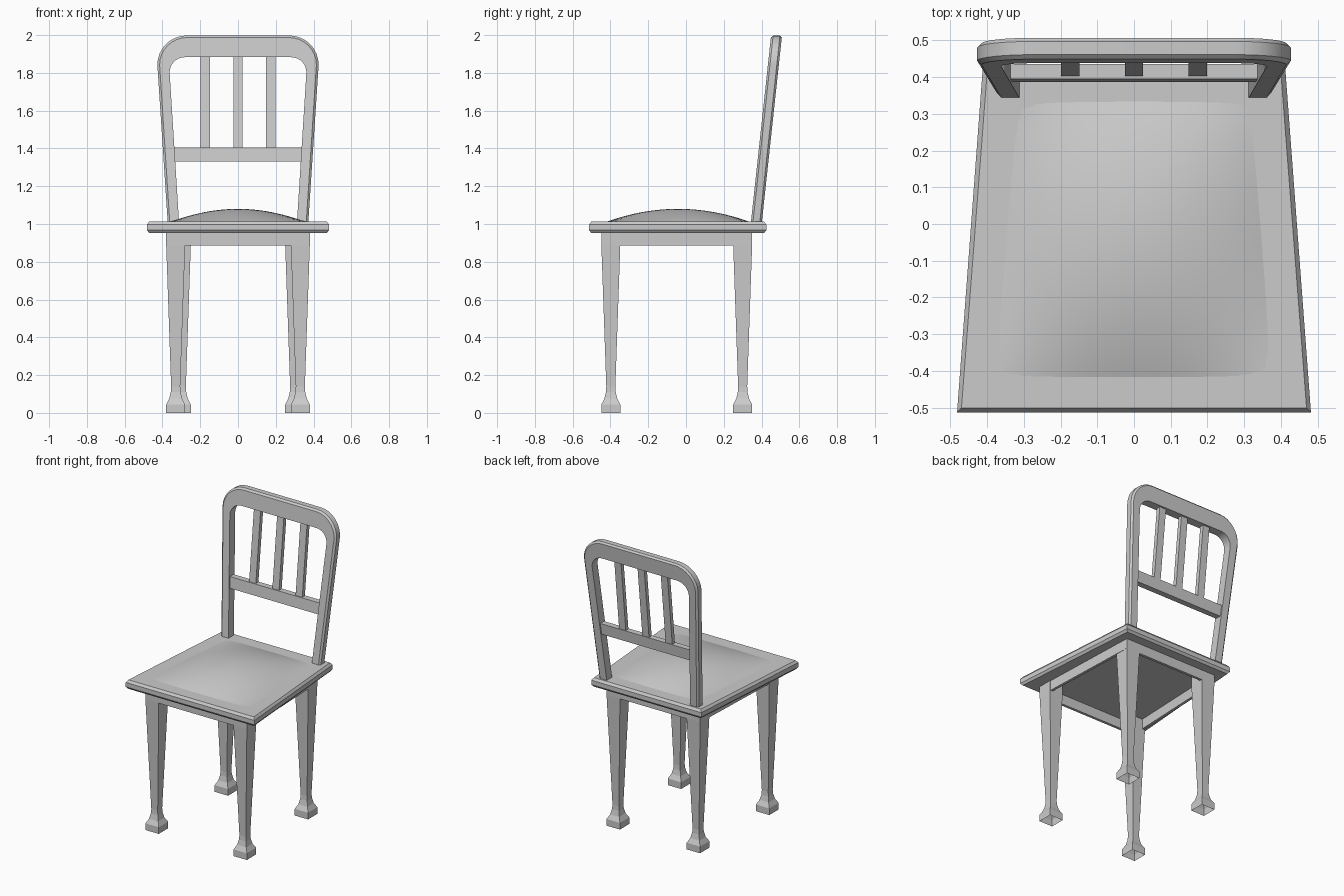
import bpy, bmesh, math
from mathutils import Vector

if "Cube" in bpy.data.objects:
    bpy.data.objects.remove(bpy.data.objects["Cube"])


def make(name, bm, smooth=False):
    bmesh.ops.recalc_face_normals(bm, faces=bm.faces)
    me = bpy.data.meshes.new(name)
    bm.to_mesh(me)
    bm.free()
    ob = bpy.data.objects.new(name, me)
    bpy.context.collection.objects.link(ob)
    if smooth:
        bpy.context.view_layer.objects.active = ob
        ob.select_set(True)
        bpy.ops.object.shade_smooth_by_angle(angle=math.radians(20))
        ob.select_set(False)
    return ob


def loft(bm, rings, cap_start=True, cap_end=True):
    """Skin closed rings of points into a tube."""
    vs = [[bm.verts.new(p) for p in r] for r in rings]
    n = len(rings[0])
    for a, b in zip(vs, vs[1:]):
        for i in range(n):
            j = (i + 1) % n
            bm.faces.new((a[i], a[j], b[j], b[i]))
    if cap_start:
        bm.faces.new(vs[0])
    if cap_end:
        bm.faces.new(vs[-1])


def mirror_x(ob):
    ob.modifiers.new("mirror", 'MIRROR').use_axis[0] = True


# Seat board: trapezoid with chamfered rim
def trapezoid(inset, z):
    yf, yb = -0.513 + inset, 0.425 - inset
    xf, xb = 0.482 - inset, 0.412 - inset
    return [(-xf, yf, z), (xf, yf, z), (xb, yb, z), (-xb, yb, z)]


bm = bmesh.new()
loft(bm, [trapezoid(i, z) for i, z in
          [(0.012, 0.952), (0, 0.967), (0, 0.997), (0.012, 1.013)]])
make("seat", bm)

# Domed cushion on a trapezoid grid
bm = bmesh.new()
bmesh.ops.create_grid(bm, x_segments=24, y_segments=24, size=1)
for v in bm.verts:
    u, w = v.co.x, v.co.y
    half = 0.35 - 0.03 * w
    v.co = Vector((u * half, -0.042 + 0.378 * w,
                   1.012 + 0.068 * (1 - u * u) * (1 - w * w)))
make("cushion", bm, smooth=True)

# Legs: tapered square section ending in a flared block foot
LEG = [(0.05, 0.952), (0.05, 0.885), (0.024, 0.14), (0.026, 0.11),
       (0.034, 0.075), (0.05, 0.045), (0.05, 0.0)]
for name, cx, cy in [("front_leg", 0.33, -0.398), ("back_leg", 0.30, 0.30)]:
    bm = bmesh.new()
    loft(bm, [[(cx + sx * h, cy + sy * h, z)
               for sx, sy in ((-1, -1), (1, -1), (1, 1), (-1, 1))]
              for h, z in LEG], cap_end=False)
    mirror_x(make(name, bm))


# Apron: hollow frame joining the legs under the seat
def apron_ring(t, z):
    return [(-0.38 + t, -0.448 + t, z), (0.38 - t, -0.448 + t, z),
            (0.35 - t, 0.35 - t, z), (-0.35 + t, 0.35 - t, z)]


bm = bmesh.new()
loft(bm, [apron_ring(0, 0.952), apron_ring(0, 0.885),
          apron_ring(0.018, 0.885), apron_ring(0.018, 0.952)], False, False)
make("apron", bm)


# Everything in the backrest lies on a raked plane: (x, z, depth) -> world
def rake(x, z, d):
    return (x, 0.344 + 0.108 * (z - 1.013) + d, z)


def arch(xb, xt, top, r):
    """Half arch from the foot of one post up to the centre of the top rail."""
    pts = [(xb, 1.005)]
    for i in range(9):
        a = math.radians(90 * i / 8)
        pts.append((xt - r + r * math.cos(a), top - r + r * math.sin(a)))
    return pts + [(0, top)]


outer = arch(0.372, 0.427, 1.998, 0.155)
outer_in = arch(0.361, 0.415, 1.987, 0.144)
inner = arch(0.312, 0.362, 1.883, 0.08)

# Backrest frame: chamfered on the outside, plain on the inside
T = 0.058
bm = bmesh.new()
loft(bm, [[rake(*i, 0), rake(*c, 0), rake(*o, 0.011),
           rake(*o, T - 0.011), rake(*c, T), rake(*i, T)]
          for o, c, i in zip(outer, outer_in, inner)], True, False)
mirror_x(make("backrest_frame", bm, smooth=True))


# Cross rail and slats
def bar(name, x0b, x1b, x0t, x1t, z0, z1, d0, d1):
    bm = bmesh.new()
    loft(bm, [[rake(a, z, d0), rake(b, z, d0), rake(b, z, d1), rake(a, z, d1)]
              for a, b, z in ((x0b, x1b, z0), (x0t, x1t, z1))])
    make(name, bm)


bar("cross_rail", -0.335, 0.335, -0.34, 0.34, 1.33, 1.405, 0.009, 0.049)
for i in (-1, 0, 1):
    x = 0.174 * i
    bar("back_slat", x - 0.025, x + 0.025, x - 0.025, x + 0.025,
        1.40, 1.89, 0.017, 0.045)
